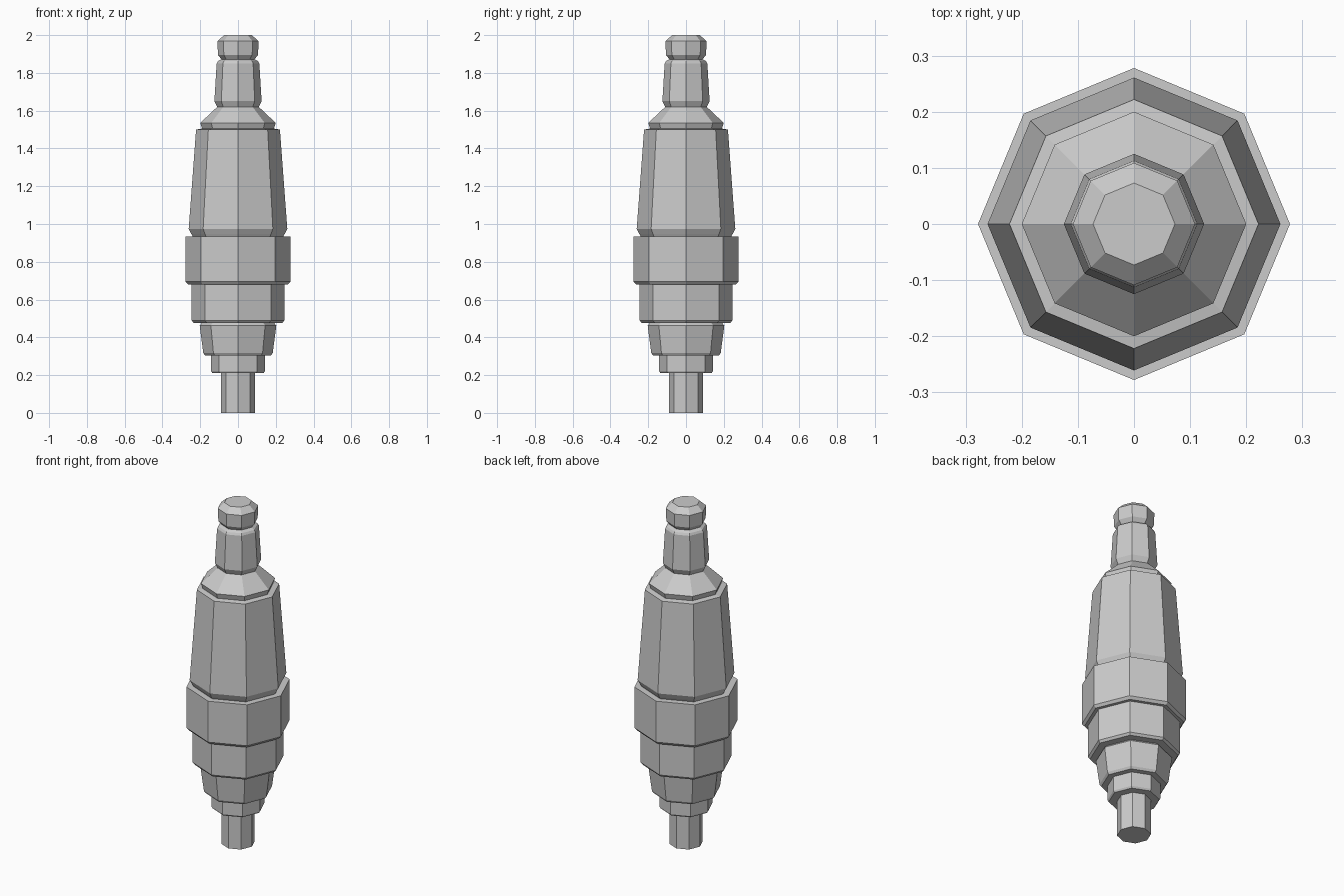
import bpy
import bmesh
from math import cos, sin, tau

SIDES = 8

cube = bpy.data.objects.get("Cube")
if cube:
    bpy.data.objects.remove(cube, do_unlink=True)

# Single grey finish
grey = bpy.data.materials.new("plain_grey")
grey.use_nodes = True
colour = (0.6, 0.6, 0.6, 1)
grey.diffuse_color = colour
grey.node_tree.nodes["Principled BSDF"].inputs["Base Color"].default_value = colour


def turned_part(name, profile, cap_bottom=False, cap_top=False):
    """Turn a (radius, height) profile into an eight-sided shell."""
    bm = bmesh.new()
    rings = [[bm.verts.new((r * cos(tau * i / SIDES), r * sin(tau * i / SIDES), z))
              for i in range(SIDES)] for r, z in profile]
    for low, high in zip(rings, rings[1:]):
        for i in range(SIDES):
            j = (i + 1) % SIDES
            bm.faces.new((low[i], low[j], high[j], high[i]))
    if cap_bottom:
        bm.faces.new(rings[0][::-1])
    if cap_top:
        bm.faces.new(rings[-1])
    mesh = bpy.data.meshes.new(name)
    bm.to_mesh(mesh)
    bm.free()
    mesh.materials.append(grey)
    obj = bpy.data.objects.new(name, mesh)
    bpy.context.collection.objects.link(obj)
    return obj


# Parts from bottom to top; each shell starts where the one below ends
turned_part("electrode_tip", [(0.09, 0), (0.09, 0.21)], cap_bottom=True)
turned_part("lower_collar", [(0.09, 0.21), (0.135, 0.21), (0.142, 0.22),
                             (0.142, 0.305), (0.135, 0.305)])
turned_part("tapered_sleeve", [(0.135, 0.305), (0.175, 0.305), (0.184, 0.318),
                               (0.203, 0.463), (0.19, 0.477)])
turned_part("threaded_shell", [(0.19, 0.477), (0.235, 0.477), (0.246, 0.49),
                               (0.246, 0.68)])
turned_part("hex_body", [(0.246, 0.68), (0.265, 0.68), (0.278, 0.695),
                         (0.278, 0.935), (0.24, 0.935)])
turned_part("insulator", [(0.24, 0.935), (0.247, 0.947), (0.261, 0.974),
                          (0.222, 1.5), (0.19, 1.505)])
turned_part("insulator_shoulder", [(0.19, 1.505), (0.2, 1.535), (0.11, 1.62)])
turned_part("terminal_neck", [(0.11, 1.62), (0.125, 1.65), (0.113, 1.85),
                              (0.106, 1.862), (0.088, 1.872)])
turned_part("terminal_cap", [(0.088, 1.872), (0.106, 1.895), (0.109, 1.968),
                             (0.073, 2)], cap_top=True)
